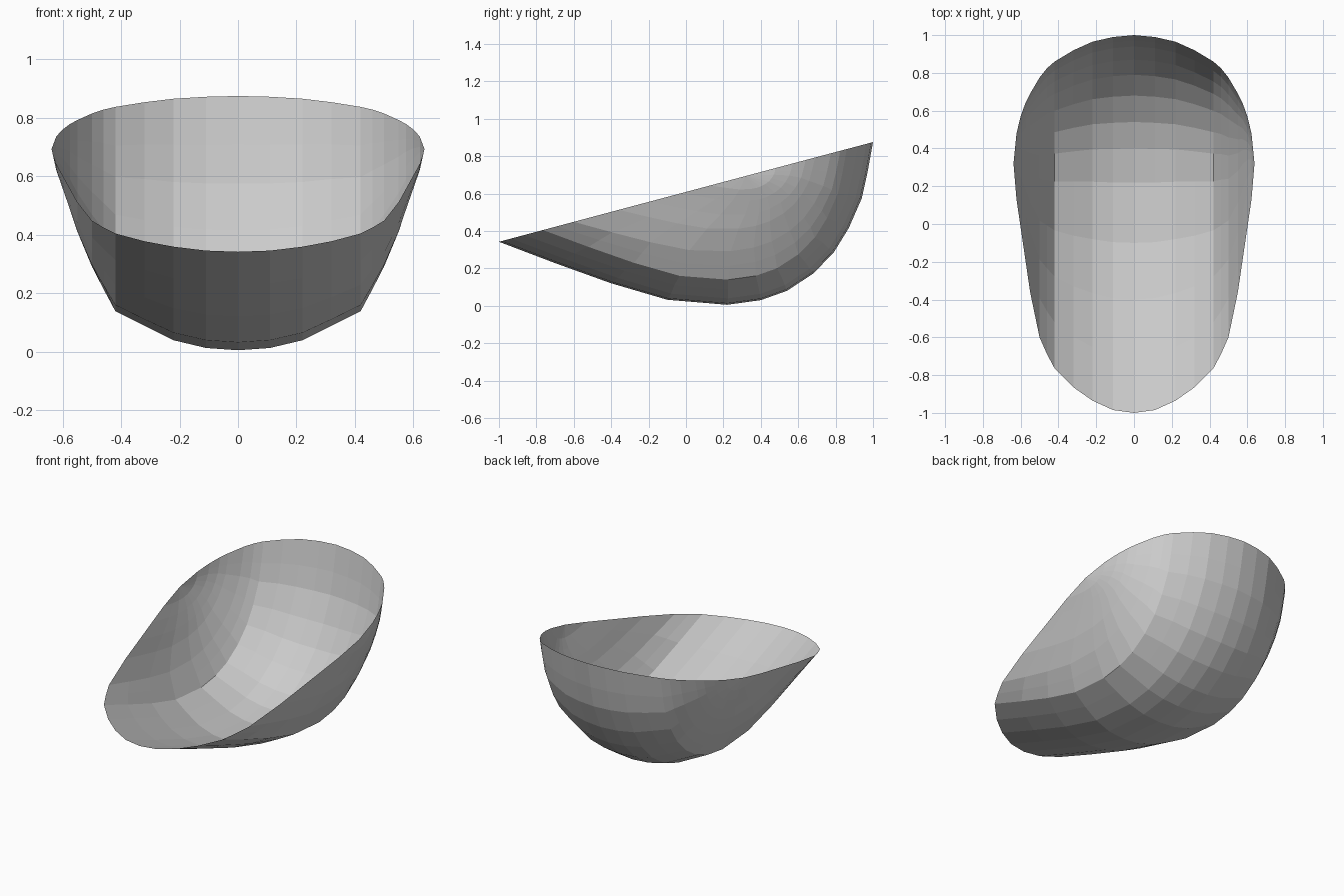
import bpy, bmesh

if "Cube" in bpy.data.objects:
    bpy.data.objects.remove(bpy.data.objects["Cube"])

# Tilted flat rim plane
def rim_z(y):
    return 0.342 + 0.2665 * (y + 1)

# Centre-line profile of the scoop (y, z), front lip to back lip
profile = [(-1, .342), (-.7, .228), (-.4, .12), (-.1, .032), (.22, .005),
           (.4, .03), (.54, .08), (.68, .172), (.79, .285), (.87, .415),
           (.94, .575), (.97, .71), (1, .875)]

# Lengthwise sections: x, front rim y, back rim y, depth factor
# (.42 is the ridge between floor and side wall)
sections = [(0, -1, 1, 1), (.11, -.985, .99, .988), (.22, -.935, .965, .95),
            (.32, -.865, .92, .875), (.42, -.765, .86, .80),
            (.46, -.69, .825, .69), (.50, -.60, .775, .575),
            (.55, -.36, .69, .41), (.575, -.19, .64, .31),
            (.60, -.02, .57, .21), (.622, .13, .48, .115)]

bm = bmesh.new()

def section(x, front, back, depth):
    row = []
    for py, pz in profile:
        y = front + (py + 1) / 2 * (back - front)
        row.append(bm.verts.new((x, y, rim_z(y) - depth * (rim_z(py) - pz))))
    return row

mirrored = [(-x, f, b, d) for x, f, b, d in sections[:0:-1]]
rows = [section(*s) for s in mirrored + sections]

# Bridge the sections into one thin shell
for a, b in zip(rows, rows[1:]):
    for i in range(len(a) - 1):
        bm.faces.new((a[i], b[i], b[i + 1], a[i + 1]))

# Close both sides to the widest point of the rim
for row, x in ((rows[0], -.638), (rows[-1], .638)):
    tip = bm.verts.new((x, .32, rim_z(.32)))
    for p, q in zip(row, row[1:]):
        bm.faces.new((p, q, tip))

bmesh.ops.recalc_face_normals(bm, faces=bm.faces)
mesh = bpy.data.meshes.new("scoop_shell")
bm.to_mesh(mesh)
bm.free()
bpy.context.collection.objects.link(bpy.data.objects.new("scoop_shell", mesh))
